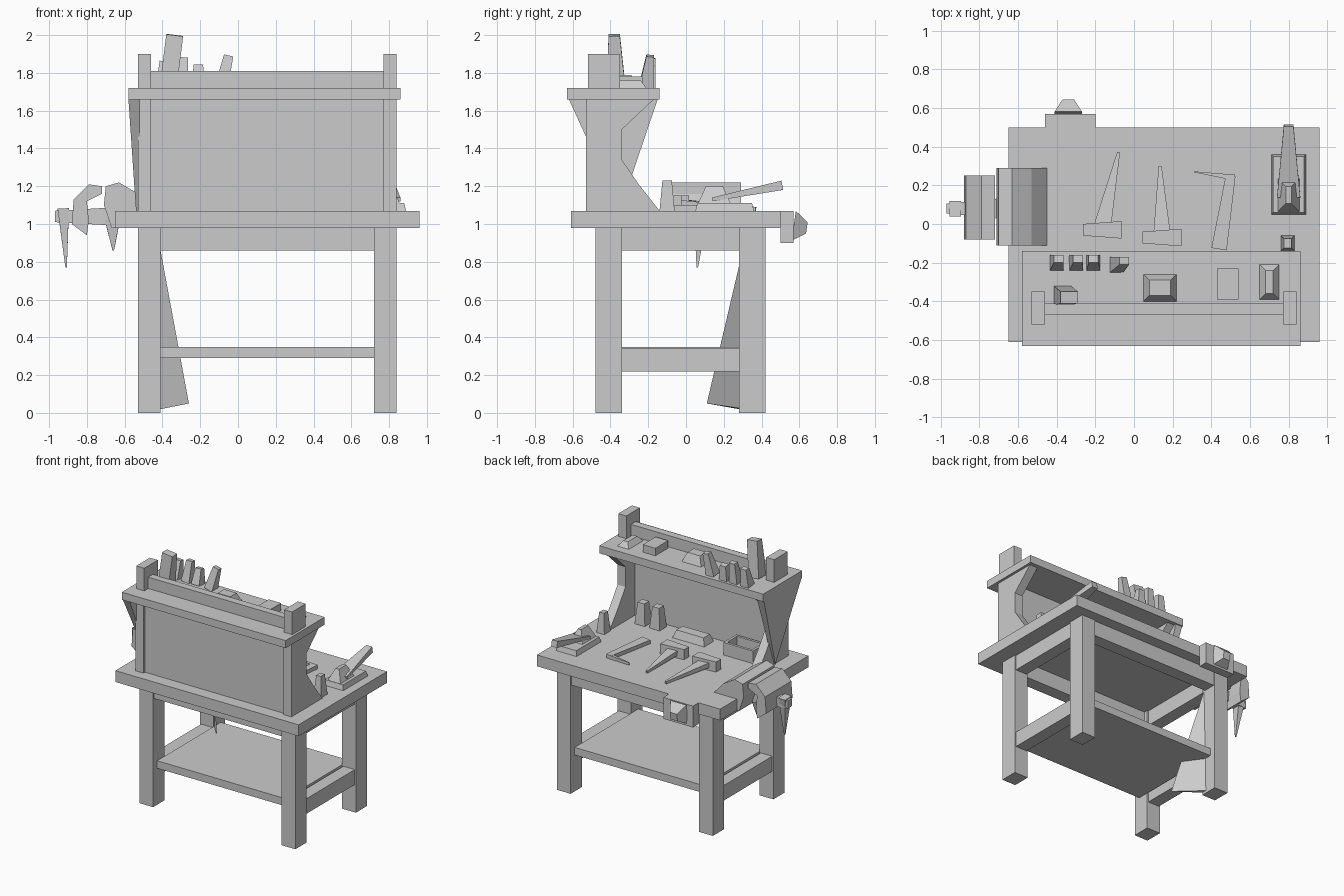
import bpy
from mathutils import Vector


def mesh(name, verts, faces):
    me = bpy.data.meshes.new(name)
    me.from_pydata(verts, [], faces)
    me.update()
    ob = bpy.data.objects.new(name, me)
    bpy.context.collection.objects.link(ob)
    # consistent outward normals
    import bmesh
    bm = bmesh.new()
    bm.from_mesh(me)
    bmesh.ops.recalc_face_normals(bm, faces=bm.faces)
    bm.to_mesh(me)
    bm.free()
    return ob


def loft(name, a, b):
    """Solid between two matching loops."""
    n = len(a)
    faces = [tuple(range(n)), tuple(range(n, 2 * n))]
    faces += [(i, (i + 1) % n, n + (i + 1) % n, n + i) for i in range(n)]
    return mesh(name, list(a) + list(b), faces)


def box(name, x0, x1, y0, y1, z0, z1, inset=0.0):
    """Box; inset shrinks the top."""
    t = inset
    return loft(name,
                [(x0, y0, z0), (x1, y0, z0), (x1, y1, z0), (x0, y1, z0)],
                [(x0 + t, y0 + t, z1), (x1 - t, y0 + t, z1),
                 (x1 - t, y1 - t, z1), (x0 + t, y1 - t, z1)])


def prism(name, pts, axis, lo, hi):
    """Extrude a profile: axis x takes (y, z), axis y takes (x, z)."""
    def put(p, v):
        return (v, p[0], p[1]) if axis == 'x' else (p[0], v, p[1])
    return loft(name, [put(p, lo) for p in pts], [put(p, hi) for p in pts])


def bar(name, p, q, w0, h0, w1, h1):
    """Tapered four-sided bar from p to q."""
    p, q = Vector(p), Vector(q)
    d = (q - p).normalized()
    ref = Vector((0, 0, 1)) if abs(d.z) < 0.9 else Vector((0, 1, 0))
    s = d.cross(ref).normalized()
    u = s.cross(d)
    def ring(c, w, h):
        return [c + s * w * i / 2 + u * h * j / 2
                for i, j in ((-1, -1), (1, -1), (1, 1), (-1, 1))]
    return loft(name, ring(p, w0, h0), ring(q, w1, h1))


# Bench frame
box("tabletop", -0.65, 0.96, -0.61, 0.50, 0.98, 1.07)
for i, x in enumerate((-0.53, 0.72)):
    for j, y in enumerate((-0.48, 0.28)):
        box(f"leg_{i}{j}", x, x + 0.12, y, y + 0.14, 0, 0.98)
    box(f"side_apron_{i}", x + 0.01, x + 0.11, -0.34, 0.28, 0.86, 0.98)
    box(f"side_rail_{i}", x + 0.01, x + 0.11, -0.34, 0.28, 0.22, 0.34)
for j, y in enumerate((-0.47, 0.31)):
    box(f"long_apron_{j}", -0.41, 0.72, y, y + 0.10, 0.86, 0.98)
box("lower_shelf", -0.41, 0.72, -0.43, 0.37, 0.29, 0.35)

# Splinter-like brace on the back left leg
mesh("leg_brace", [(-0.41, 0.30, 0.86), (-0.26, 0.11, 0.05),
                   (-0.41, 0.28, 0.02), (-0.41, 0.32, 0.02)],
     [(0, 1, 2), (0, 3, 1), (0, 2, 3), (1, 3, 2)])

# Hutch
side = [(-0.53, 1.07), (-0.14, 1.07), (-0.25, 1.21), (-0.34, 1.34),
        (-0.34, 1.50), (-0.17, 1.66), (-0.53, 1.66)]
for i, x in enumerate((-0.53, 0.77)):
    prism(f"hutch_side_{i}", side, 'x', x, x + 0.07)
    box(f"hutch_post_{i}", x, x + 0.07, -0.52, -0.35, 1.72, 1.90)
loft("left_flare", [(-0.58, -0.62, 1.66), (-0.58, -0.15, 1.66), (-0.54, -0.35, 1.07)],
     [(-0.52, -0.62, 1.66), (-0.52, -0.15, 1.66), (-0.52, -0.35, 1.07)])
box("hutch_back", -0.46, 0.77, -0.51, -0.46, 1.07, 1.66)
box("hutch_shelf", -0.58, 0.86, -0.63, -0.14, 1.66, 1.72)
box("hutch_rail", -0.46, 0.77, -0.47, -0.41, 1.72, 1.81)

# Things on the hutch shelf
for i, (x, y, top, lean) in enumerate(((-0.40, -0.20, 1.86, 0.01), (-0.30, -0.20, 1.88, 0.01),
                                       (-0.21, -0.20, 1.84, 0.0), (-0.09, -0.21, 1.89, 0.04))):
    bar(f"shelf_bottle_{i}", (x, y, 1.72), (x + lean, y + 0.02, top), 0.07, 0.08, 0.05, 0.04)
bar("tall_bottle", (-0.37, -0.37, 1.72), (-0.335, -0.38, 2.0), 0.09, 0.10, 0.09, 0.06)
box("shelf_tin_0", 0.05, 0.22, -0.40, -0.26, 1.72, 1.79, 0.03)
box("shelf_tin_1", 0.43, 0.54, -0.39, -0.23, 1.72, 1.78)
box("shelf_tin_2", 0.65, 0.75, -0.39, -0.21, 1.72, 1.76, 0.03)

# Things under the hutch
box("storage_block", 0.05, 0.33, -0.42, -0.30, 1.07, 1.13, 0.02)
box("crate_base", -0.40, -0.14, -0.43, -0.27, 1.07, 1.09)
for i, y in enumerate((-0.43, -0.29)):
    box(f"crate_long_{i}", -0.40, -0.14, y, y + 0.02, 1.07, 1.17)
for i, x in enumerate((-0.40, -0.16)):
    box(f"crate_end_{i}", x, x + 0.02, -0.41, -0.29, 1.07, 1.17)
for i, x in enumerate((0.47, 0.60)):
    box(f"jar_{i}", x, x + 0.09, -0.43, -0.34, 1.07, 1.24, 0.015)
box("corner_bottle", 0.76, 0.83, -0.14, -0.06, 1.07, 1.23, 0.015)

# Hammers
for i, (x, y, tx, ty) in enumerate(((-0.165, -0.02, -0.08, 0.37), (0.145, -0.06, 0.135, 0.30))):
    bar(f"hammer_head_{i}", (x - 0.10, y - 0.01, 1.11), (x + 0.10, y - 0.01, 1.11),
        0.06, 0.08, 0.09, 0.08)
    bar(f"hammer_handle_{i}", (x, y, 1.11), (tx, ty, 1.08), 0.09, 0.04, 0.015, 0.02)

# Bent tool
bar("tool_handle", (0.44, -0.13, 1.085), (0.50, 0.25, 1.085), 0.08, 0.03, 0.05, 0.03)
bar("tool_tip", (0.52, 0.24, 1.085), (0.31, 0.27, 1.085), 0.03, 0.03, 0.005, 0.02)

# Hand plane
box("plane_base", 0.71, 0.89, 0.05, 0.36, 1.07, 1.11, 0.01)
box("plane_body", 0.74, 0.86, 0.06, 0.24, 1.10, 1.20, 0.045)
bar("plane_blade", (0.80, 0.14, 1.13), (0.80, 0.51, 1.205), 0.12, 0.02, 0.05, 0.05)

# Vise on the left end
prism("vise_fixed_jaw", [(-0.45, 1.07), (-0.53, 1.16), (-0.63, 1.22), (-0.70, 1.20),
                         (-0.71, 1.10), (-0.67, 0.98), (-0.62, 0.98), (-0.62, 1.07)],
      'y', -0.11, 0.29)
prism("vise_moving_jaw", [(-0.72, 1.20), (-0.79, 1.21), (-0.87, 1.13), (-0.88, 1.00),
                          (-0.80, 0.94), (-0.79, 1.02), (-0.80, 1.12), (-0.72, 1.16)],
      'y', -0.08, 0.25)
bar("vise_screw", (-0.97, 0.08, 1.04), (-0.62, 0.08, 1.04), 0.05, 0.06, 0.12, 0.10)
bar("vise_handle", (-0.925, 0.08, 1.08), (-0.91, 0.06, 0.77), 0.06, 0.08, 0.008, 0.008)
bar("vise_bracket", (-0.665, 0.06, 1.02), (-0.66, 0.05, 0.86), 0.08, 0.07, 0.008, 0.008)

# Vise on the back edge
box("back_vise_plate", -0.46, -0.20, 0.50, 0.57, 0.90, 1.07)
bar("back_vise_knob", (-0.34, 0.57, 0.99), (-0.34, 0.64, 0.98), 0.14, 0.16, 0.06, 0.06)
